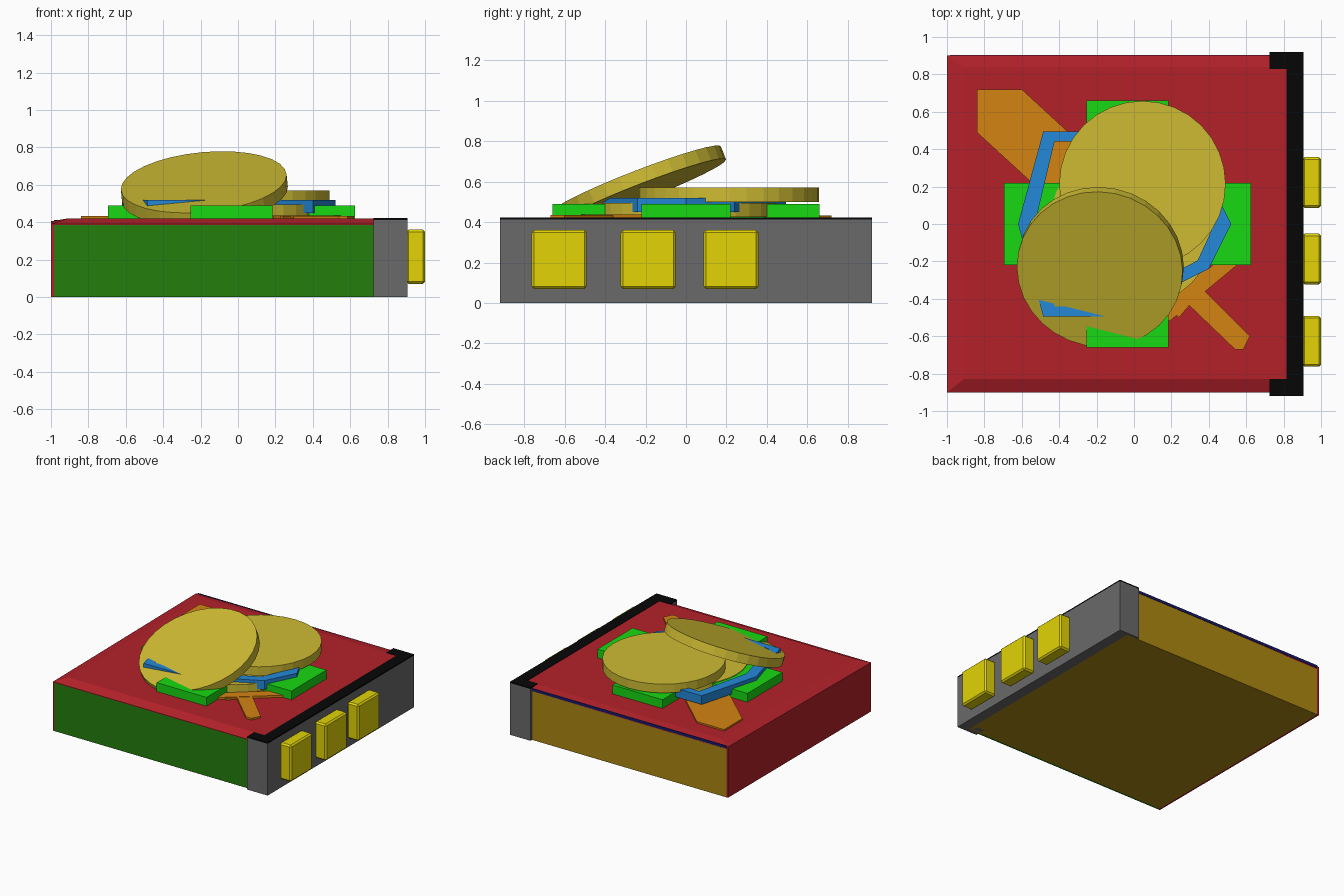
import bpy, bmesh
from mathutils import Vector

if "Cube" in bpy.data.objects:
    bpy.data.objects.remove(bpy.data.objects["Cube"])


def mat(name, r, g, b):
    m = bpy.data.materials.new(name)
    m.diffuse_color = tuple((c / 255) ** 2.2 for c in (r, g, b)) + (1,)
    m.use_nodes = True
    m.node_tree.nodes["Principled BSDF"].inputs["Base Color"].default_value = m.diffuse_color
    return m


RED = mat("red", 178, 38, 46)
GREEN = mat("dark_green", 40, 125, 20)
OLIVE = mat("olive", 170, 135, 25)
NAVY = mat("navy", 30, 30, 110)
GREY = mat("grey", 105, 105, 105)
BLACK = mat("black", 15, 15, 15)
YELLOW = mat("yellow", 225, 210, 15)
GOLD = mat("gold", 205, 186, 54)
LIME = mat("lime", 30, 215, 25)
BLUE = mat("blue", 40, 135, 215)
ORANGE = mat("orange", 210, 130, 24)


def finish(name, bm, material):
    bmesh.ops.recalc_face_normals(bm, faces=bm.faces)
    me = bpy.data.meshes.new(name)
    bm.to_mesh(me)
    bm.free()
    me.materials.append(material)
    ob = bpy.data.objects.new(name, me)
    bpy.context.collection.objects.link(ob)
    return ob


def prism(name, pts, z0, z1, material):
    """Upright extrusion of an xy outline."""
    bm = bmesh.new()
    face = bm.faces.new([bm.verts.new((x, y, z0)) for x, y in pts])
    new = bmesh.ops.extrude_face_region(bm, geom=[face])["geom"]
    top = [v for v in new if isinstance(v, bmesh.types.BMVert)]
    bmesh.ops.translate(bm, verts=top, vec=(0, 0, z1 - z0))
    return finish(name, bm, material)


def box(name, x0, x1, y0, y1, z0, z1, material):
    return prism(name, [(x0, y0), (x1, y0), (x1, y1), (x0, y1)], z0, z1, material)


def coin(name, centre, normal=(0, 0, 1)):
    bm = bmesh.new()
    bmesh.ops.create_cone(bm, cap_ends=True, segments=32,
                          radius1=0.445, radius2=0.445, depth=0.07)
    ob = finish(name, bm, GOLD)
    ob.location = centre
    ob.rotation_mode = 'QUATERNION'
    ob.rotation_quaternion = Vector((0, 0, 1)).rotation_difference(Vector(normal))
    return ob


# Cartridge body with coloured side panels
box("body", -0.985, 0.82, -0.885, 0.9, 0, 0.39, OLIVE)
box("front_panel", -0.985, 0.73, -0.9, -0.885, 0, 0.385, GREEN)
box("left_panel", -1, -0.985, -0.9, 0.9, 0.0, 0.385, RED)
box("back_trim", -0.985, 0.73, 0.9, 0.903, 0.39, 0.412, NAVY)

# Lid: slopes down a little towards the front and left edges
bm = bmesh.new()
rings = [[(-1, -0.9, 0.38), (0.82, -0.9, 0.38), (0.82, 0.9, 0.38), (-1, 0.9, 0.38)],
         [(-1, -0.9, 0.39), (0.82, -0.9, 0.39), (0.82, 0.9, 0.413), (-1, 0.9, 0.405)],
         [(-0.91, -0.83, 0.42), (0.82, -0.83, 0.42), (0.82, 0.84, 0.42), (-0.91, 0.84, 0.42)]]
rings = [[bm.verts.new(p) for p in r] for r in rings]
for lo, hi in zip(rings, rings[1:]):
    for i in range(4):
        j = (i + 1) % 4
        bm.faces.new((lo[i], lo[j], hi[j], hi[i]))
bm.faces.new(rings[0])
bm.faces.new(rings[-1])
finish("lid", bm, RED)

# Wrap-around end cap with black top
cap = [(0.725, -0.92), (0.905, -0.92), (0.905, 0.92), (0.725, 0.92),
       (0.725, 0.83), (0.815, 0.83), (0.815, -0.83), (0.725, -0.83)]
prism("end_cap", cap, 0, 0.412, GREY)
prism("end_cap_top", cap, 0.412, 0.423, BLACK)

# Push buttons on the end cap
for i, y in enumerate((-0.627, -0.187, 0.222)):
    b = box(f"button_{i + 1}", 0.9, 1.0, y - 0.136, y + 0.136, 0.07, 0.36, YELLOW)
    bev = b.modifiers.new("edge", 'BEVEL')
    bev.width = 0.012
    bev.segments = 1

# Flat sword shape lying under the coins
prism("sword_blade", [(-0.84, 0.72), (-0.84, 0.49), (0.24, -0.5), (0.43, -0.28),
                      (-0.35, 0.49), (-0.60, 0.72)], 0.415, 0.432, ORANGE)
prism("sword_guard", [(0.19, -0.52), (0.55, -0.22), (0.48, -0.17), (0.13, -0.47)],
      0.415, 0.437, ORANGE)
prism("sword_handle", [(0.29, -0.43), (0.54, -0.67), (0.585, -0.67), (0.62, -0.6),
                       (0.36, -0.34)], 0.415, 0.434, ORANGE)

# Green cross plate
w, l, cx = 0.22, 0.66, -0.035
quarter = [(l, -w), (l, w), (w, w)]
cross = []
for _ in range(4):
    cross += quarter
    quarter = [(-y, x) for x, y in quarter]
prism("cross_plate", [(x + cx, y) for x, y in cross], 0.415, 0.49, LIME)


# Faceted blue ring, mirrored front to back
def mirrored(half):
    return half + [(x, -y) for x, y in half[-2:0:-1]]


outer = mirrored([(-0.62, 0), (-0.485, 0.495), (-0.11, 0.495), (0.40, 0.24), (0.52, 0)])
inner = mirrored([(-0.53, 0), (-0.425, 0.44), (-0.13, 0.44), (0.34, 0.195), (0.43, 0)])
bm = bmesh.new()
loops = [[bm.verts.new((x, y, z)) for x, y in pts]
         for pts, z in ((outer, 0.45), (outer, 0.52), (inner, 0.52), (inner, 0.45))]
for k in range(4):
    a, b = loops[k], loops[(k + 1) % 4]
    for i in range(len(a)):
        j = (i + 1) % len(a)
        bm.faces.new((a[i], a[j], b[j], b[i]))
finish("blue_ring", bm, BLUE)

# Three coins: lower, upper flat, and one leaning
coin("lower_coin", (-0.005, 0, 0.46))
coin("upper_coin", (0.045, 0.213, 0.535))
coin("leaning_coin", (-0.18, -0.23, 0.582), (-0.09, -0.36, 0.93))
